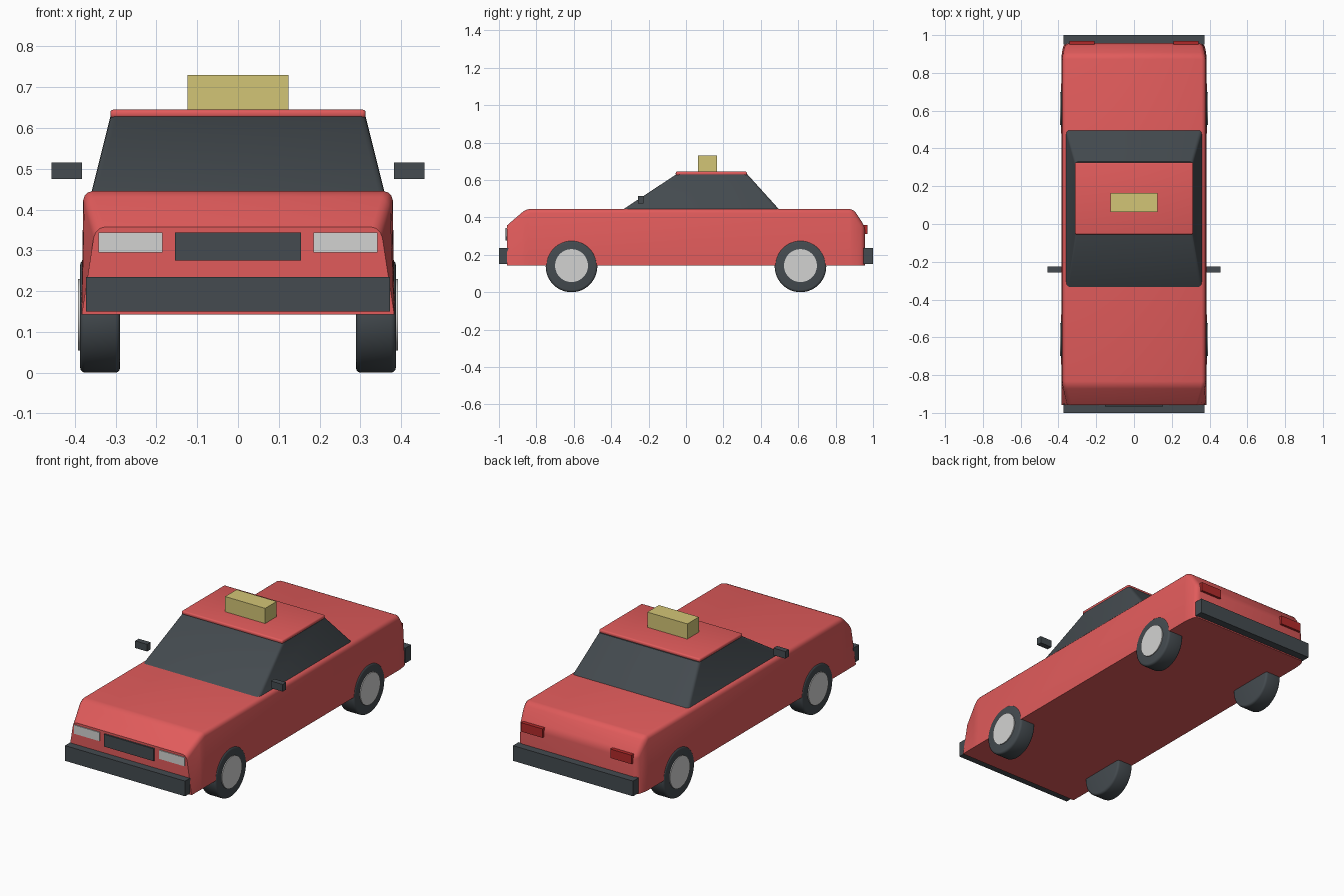
import bpy, bmesh, math
from mathutils import Matrix, Vector

if "Cube" in bpy.data.objects:
    bpy.data.objects.remove(bpy.data.objects["Cube"])


def material(name, color):
    m = bpy.data.materials.new(name)
    m.diffuse_color = (*color, 1)
    m.use_nodes = True
    m.node_tree.nodes["Principled BSDF"].inputs["Base Color"].default_value = m.diffuse_color
    return m


RED = material("body red", (0.75, 0.105, 0.105))
DARK = material("dark grey", (0.058, 0.070, 0.079))
LIGHT = material("light grey", (0.65, 0.65, 0.64))
YELLOW = material("sign yellow", (0.65, 0.56, 0.18))
TAIL = material("tail light red", (0.45, 0.023, 0.023))


def finish(bm, name, mat, angle=35):
    bmesh.ops.recalc_face_normals(bm, faces=bm.faces)
    me = bpy.data.meshes.new(name)
    bm.to_mesh(me)
    bm.free()
    me.materials.append(mat)
    me.shade_smooth()
    me.set_sharp_from_angle(angle=math.radians(angle))
    ob = bpy.data.objects.new(name, me)
    bpy.context.collection.objects.link(ob)
    return ob


def bevel(bm, edges, width, segments=3):
    bmesh.ops.bevel(bm, geom=edges, offset=width, segments=segments,
                    profile=0.5, affect='EDGES', clamp_overlap=True)


def loft(sections):
    """Join four-cornered rings into a closed solid."""
    bm = bmesh.new()
    rings = [[bm.verts.new(p) for p in s] for s in sections]
    for a, b in zip(rings, rings[1:]):
        for i in range(4):
            j = (i + 1) % 4
            bm.faces.new((a[i], a[j], b[j], b[i]))
    bm.faces.new(rings[0])
    bm.faces.new(rings[-1])
    bmesh.ops.recalc_face_normals(bm, faces=bm.faces)
    return bm


def box(name, mat, x, y, z, round_edges=0):
    bm = loft([[(x[0], y[0], h), (x[1], y[0], h), (x[1], y[1], h), (x[0], y[1], h)]
               for h in z])
    if round_edges:
        bevel(bm, bm.edges[:], round_edges)
    return finish(bm, name, mat)


def disc(name, mat, x, y, z, radius, thickness, rim):
    bm = bmesh.new()
    place = Matrix.Translation((x, y, z)) @ Matrix.Rotation(math.pi / 2, 4, 'Y')
    bmesh.ops.create_cone(bm, cap_ends=True, segments=48, radius1=radius,
                          radius2=radius, depth=thickness, matrix=place)
    if rim:
        bevel(bm, [e for e in bm.edges if any(len(f.verts) > 4 for f in e.link_faces)], rim)
    return finish(bm, name, mat)


# Body: cross-sections from nose to tail (y, bottom half width, bottom z, top half width, top z)
BODY = [(-0.957, 0.383, 0.143, 0.350, 0.357),
        (-0.855, 0.384, 0.143, 0.379, 0.445),
        (0.895, 0.384, 0.143, 0.379, 0.445),
        (0.957, 0.372, 0.143, 0.360, 0.350)]
bm = loft([[(-wb, y, zb), (wb, y, zb), (wt, y, zt), (-wt, y, zt)]
           for y, wb, zb, wt, zt in BODY])
soft = [e for e in bm.edges
        if not all(v.co.z < 0.2 for v in e.verts)
        and not all(v.co.y < -0.95 for v in e.verts)]
bevel(bm, soft, 0.022)
finish(bm, "body", RED)

# Glass cabin and roof panel
CABIN = [(0.36, -0.34, 0.50, 0.44), (0.313, -0.055, 0.33, 0.628)]
bm = loft([[(-w, y0, z), (w, y0, z), (w, y1, z), (-w, y1, z)] for w, y0, y1, z in CABIN])
bevel(bm, [e for e in bm.edges
           if abs(e.verts[0].co.z - e.verts[1].co.z) > 0.1], 0.015)
finish(bm, "cabin_windows", DARK)
box("roof", RED, (-0.313, 0.313), (-0.055, 0.326), (0.624, 0.645), 0.008)
box("roof_sign", YELLOW, (-0.124, 0.124), (0.063, 0.165), (0.643, 0.73))

# Bumpers and grille
box("front_bumper", DARK, (-0.372, 0.372), (-1.0, -0.95), (0.15, 0.235))
box("rear_bumper", DARK, (-0.372, 0.372), (0.95, 1.0), (0.15, 0.235))
box("grille", DARK, (-0.154, 0.154), (-0.966, -0.95), (0.275, 0.344))

# Mirrored parts
for side, s in (("left", -1), ("right", 1)):
    def span(a, b):
        return tuple(sorted((s * a, s * b)))

    box(side + "_headlight", LIGHT, span(0.185, 0.342), (-0.962, -0.945), (0.295, 0.344))
    box(side + "_tail_light", TAIL, span(0.21, 0.342), (0.93, 0.97), (0.31, 0.36))
    box(side + "_mirror", DARK, span(0.383, 0.457), (-0.257, -0.226), (0.475, 0.515))
    for end, y in (("front", -0.612), ("rear", 0.612)):
        disc(f"{end}_{side}_wheel", DARK, s * 0.338, y, 0.138, 0.138, 0.098, 0.012)
        disc(f"{end}_{side}_hub", LIGHT, s * 0.377, y, 0.142, 0.088, 0.03, 0)
